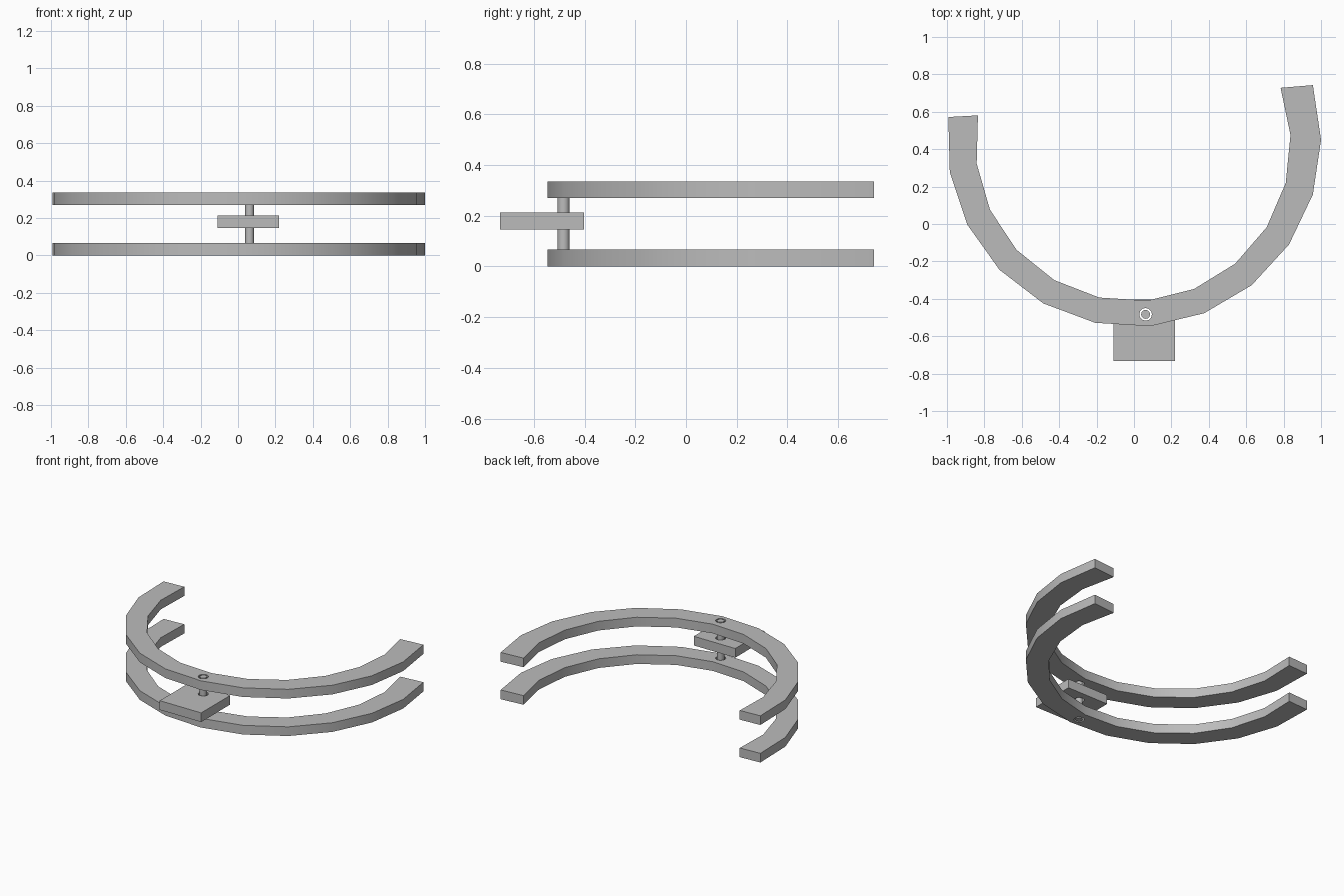
import bpy, bmesh
from math import radians, cos, sin, pi

cube = bpy.data.objects.get("Cube")
if cube:
    bpy.data.objects.remove(cube)

grey = bpy.data.materials.new("plain_grey")
grey.use_nodes = True
colour = (0.5, 0.5, 0.5, 1)
grey.diffuse_color = colour
grey.node_tree.nodes["Principled BSDF"].inputs["Base Color"].default_value = colour

THICK = 0.066
PIN = (0.062, -0.483)


def arc(centre, radius, start, end, steps):
    """Points along a circular arc, angles in degrees."""
    angles = [radians(start + (end - start) * i / steps) for i in range(steps + 1)]
    return [(centre[0] + radius * cos(a), centre[1] + radius * sin(a)) for a in angles]


def prism(name, strip_a, strip_b, z0, z1):
    """Solid slab between two matching outlines."""
    bm = bmesh.new()
    a = [bm.verts.new((x, y, z0)) for x, y in strip_a]
    b = [bm.verts.new((x, y, z0)) for x, y in strip_b]
    faces = [bm.faces.new((a[i], a[i + 1], b[i + 1], b[i])) for i in range(len(a) - 1)]
    top = bmesh.ops.extrude_face_region(bm, geom=faces, use_keep_orig=True)["geom"]
    for v in top:
        if isinstance(v, bmesh.types.BMVert):
            v.co.z = z1
    bmesh.ops.recalc_face_normals(bm, faces=bm.faces)
    mesh = bpy.data.meshes.new(name)
    bm.to_mesh(mesh)
    bm.free()
    obj = bpy.data.objects.new(name, mesh)
    bpy.context.collection.objects.link(obj)
    return obj


def rod(name, radius, z0, z1, sides=12):
    bpy.ops.mesh.primitive_cylinder_add(vertices=sides, radius=radius, depth=z1 - z0,
                                        location=(*PIN, (z0 + z1) / 2))
    bpy.context.object.name = name
    return bpy.context.object


def finish(obj):
    obj.data.materials.clear()
    obj.data.materials.append(grey)
    bpy.ops.object.select_all(action="DESELECT")
    obj.select_set(True)
    bpy.context.view_layer.objects.active = obj
    for mod in list(obj.modifiers):
        bpy.ops.object.modifier_apply(modifier=mod.name)
    bpy.ops.object.shade_smooth_by_angle(angle=radians(32))


# Two matching open bands
outer = arc((0, 0.45), 1, 17, -187, 12)
inner = arc((-0.005, 0.43), 0.843, 20.7, -190.3, 12)
pierced = [prism("lower_band", outer, inner, 0, THICK),
           prism("upper_band", outer, inner, 0.27, 0.27 + THICK)]

# Square plate between the bands
pierced.append(prism("square_plate", [(-0.11, -0.733), (0.22, -0.733)],
                     [(-0.11, -0.403), (0.22, -0.403)], 0.146, 0.146 + THICK))

# Clearance hole through all three, then the hinge pin
cutter = rod("hole_cutter", 0.034, -0.1, 0.5)
cutter.hide_render = True
for obj in pierced:
    mod = obj.modifiers.new("pin_hole", "BOOLEAN")
    mod.operation = "DIFFERENCE"
    mod.solver = "EXACT"
    mod.object = cutter
    finish(obj)
bpy.data.objects.remove(cutter)
finish(rod("hinge_pin", 0.024, 0, 0.27 + THICK))
